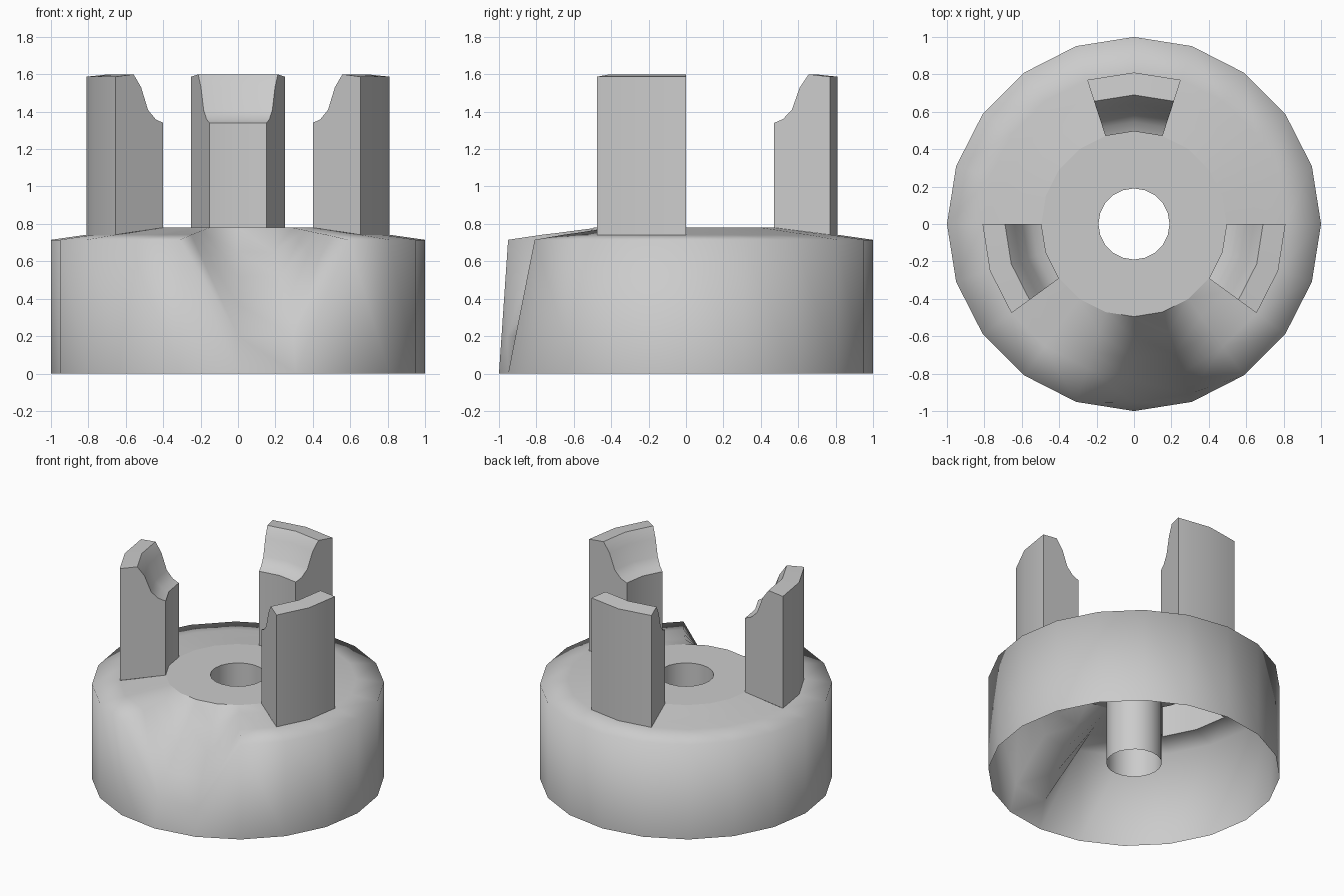
import bpy, bmesh, math

if "Cube" in bpy.data.objects:
    bpy.data.objects.remove(bpy.data.objects["Cube"])

SIDES = 20          # 18 degree segments
STEP = 360 / SIDES


def polar(r, deg, z):
    a = math.radians(deg)
    return (r * math.cos(a), r * math.sin(a), z)


def finish(bm, name, angle):
    me = bpy.data.meshes.new(name)
    bm.to_mesh(me)
    bm.free()
    ob = bpy.data.objects.new(name, me)
    bpy.context.collection.objects.link(ob)
    bpy.ops.object.select_all(action='DESELECT')
    ob.select_set(True)
    bpy.context.view_layer.objects.active = ob
    bpy.ops.object.shade_smooth_by_angle(angle=math.radians(angle))
    return ob


def revolve(profile, name, angle):
    """Open surface turned around z from (radius, height) points running outward/down."""
    bm = bmesh.new()
    cols = [[bm.verts.new(polar(r, i * STEP, z)) for r, z in profile] for i in range(SIDES)]
    for i in range(SIDES):
        a, b = cols[i], cols[(i + 1) % SIDES]
        for k in range(len(profile) - 1):
            bm.faces.new((a[k], a[k + 1], b[k + 1], b[k]))
    return finish(bm, name, angle)


# Outer shell: sloping top and wall, dented at the front, open beneath the prongs
PLAIN = [(.495, .78), (.61, .766), (.72, .752), (.81, .742), (1, .715), (1, 0)]
DENT = [(.495, .78), (.61, .65), (.72, .52), (.84, .37), (.955, .20), (1, 0)]
DENT_COLS = (15, 16)                  # -90 and -72 degrees
PRONG_STARTS = (4, 10, 18)            # each prong covers two segments
prong_segments = {s + j for s in PRONG_STARTS for j in (0, 1)}

bm = bmesh.new()
cols = [[bm.verts.new(polar(r, i * STEP, z)) for r, z in (DENT if i in DENT_COLS else PLAIN)]
        for i in range(SIDES)]
for i in range(SIDES):
    a, b = cols[i], cols[(i + 1) % SIDES]
    for k in range(5):
        if i in prong_segments and k < 3:
            continue
        if i == 14:                   # left flank of the dent
            bm.faces.new((a[k], a[k + 1], b[k + 1]))
            bm.faces.new((a[k], b[k + 1], b[k]))
        elif i == 16:                 # right flank of the dent
            bm.faces.new((a[k], a[k + 1], b[k]))
            bm.faces.new((a[k + 1], b[k + 1], b[k]))
        else:
            bm.faces.new((a[k], a[k + 1], b[k + 1], b[k]))
finish(bm, "outer_shell", 85)

# Flat ring on top and the hanging centre tube
revolve([(.19, .78), (.495, .78)], "top_ring", 30)
tube = revolve([(.19, .78), (.19, .08)], "centre_tube", 30)

# Three hollow prongs with a scooped inner top
PRONG = [(.495, .78), (.495, 1.34), (.545, 1.36), (.595, 1.41), (.64, 1.53),
         (.69, 1.6), (.81, 1.587), (.81, .742)]
for n, start in enumerate(PRONG_STARTS):
    bm = bmesh.new()
    rows = [[bm.verts.new(polar(r, (start + j) * STEP, z)) for r, z in PRONG] for j in range(3)]
    for j in range(2):
        for k in range(len(PRONG) - 1):
            bm.faces.new((rows[j][k], rows[j][k + 1], rows[j + 1][k + 1], rows[j + 1][k]))
    bm.faces.new(rows[0][::-1])
    bm.faces.new(rows[2])
    finish(bm, ("back_prong", "left_prong", "right_prong")[n], 37)
